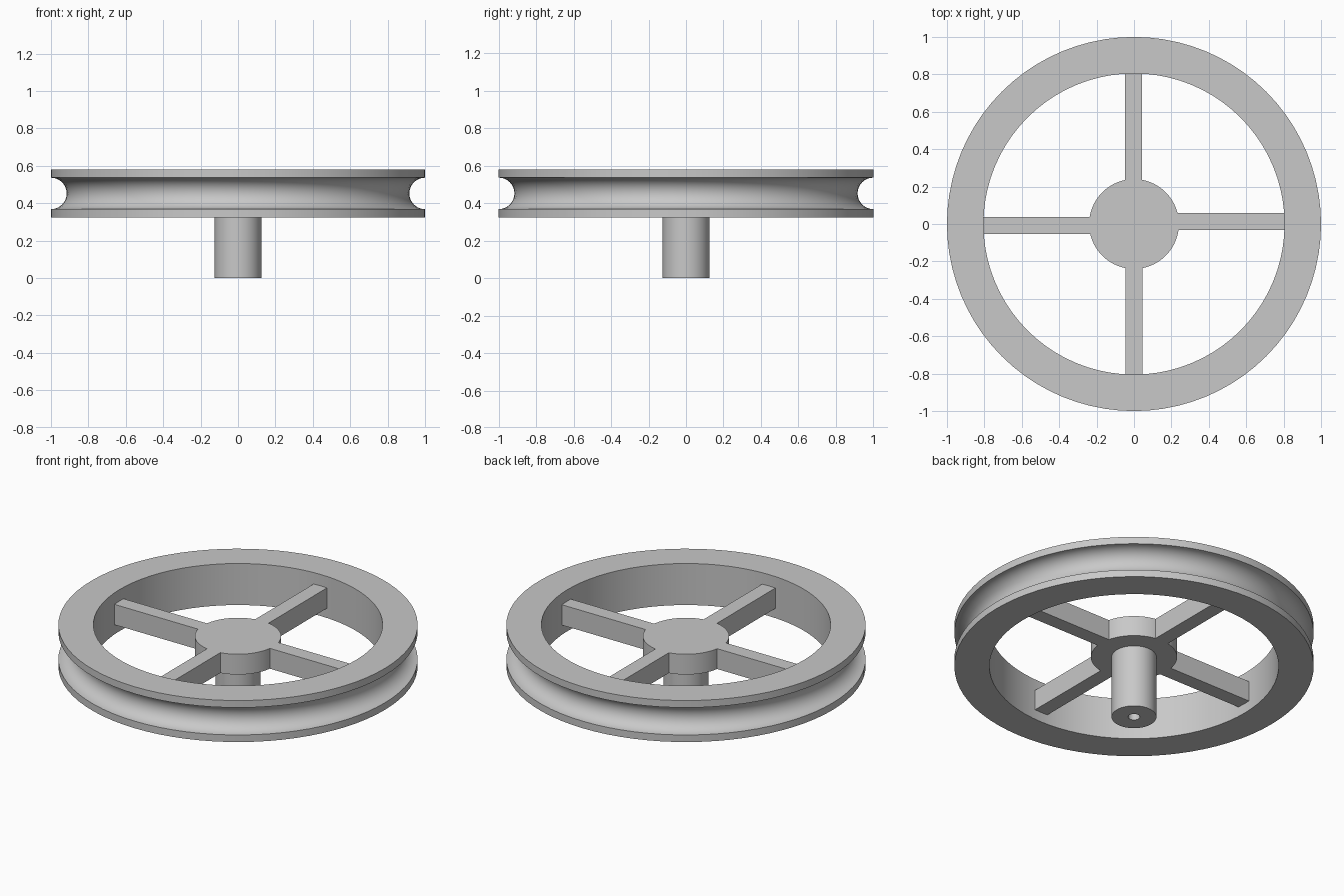
import bpy
import bmesh
from math import pi, sin, cos, radians
from mathutils import Matrix, Vector

cube = bpy.data.objects.get("Cube")
if cube:
    bpy.data.objects.remove(cube, do_unlink=True)

# Single plain grey
GREY = (0.58, 0.58, 0.58, 1.0)
grey = bpy.data.materials.new("plain grey")
grey.use_nodes = True
grey.diffuse_color = GREY
grey.node_tree.nodes["Principled BSDF"].inputs["Base Color"].default_value = GREY

SEGMENTS = 80
RIM_BOTTOM, RIM_TOP = 0.325, 0.58
RIM_INNER = 0.805
GROOVE_RADIUS = 0.084
HUB_BOTTOM, HUB_TOP = 0.385, 0.51
HUB_RADIUS = 0.24


def finish(name, bm):
    """Turn a bmesh into a shaded object."""
    bmesh.ops.recalc_face_normals(bm, faces=bm.faces)
    mesh = bpy.data.meshes.new(name)
    bm.to_mesh(mesh)
    bm.free()
    mesh.materials.append(grey)
    obj = bpy.data.objects.new(name, mesh)
    bpy.context.collection.objects.link(obj)
    bpy.ops.object.select_all(action='DESELECT')
    obj.select_set(True)
    bpy.context.view_layer.objects.active = obj
    bpy.ops.object.shade_smooth_by_angle(angle=radians(25))
    return obj


def lathe(name, profile, segments=SEGMENTS):
    """Spin a closed (radius, height) profile around the z axis."""
    bm = bmesh.new()
    verts = [bm.verts.new((r, 0, z)) for r, z in profile]
    edges = [bm.edges.new((a, b)) for a, b in zip(verts, verts[1:] + verts[:1])]
    bmesh.ops.spin(bm, geom=verts + edges, cent=(0, 0, 0), axis=(0, 0, 1),
                   angle=2 * pi, steps=segments)
    bmesh.ops.remove_doubles(bm, verts=bm.verts, dist=0.0001)
    return finish(name, bm)


# Rim with a half-round groove around the outside
middle = (RIM_BOTTOM + RIM_TOP) / 2
steps = 16
groove = [(1 - GROOVE_RADIUS * sin(pi * i / steps),
           middle - GROOVE_RADIUS * cos(pi * i / steps)) for i in range(steps + 1)]
lathe("grooved_rim", [(RIM_INNER, RIM_BOTTOM), (1, RIM_BOTTOM)] + groove
      + [(1, RIM_TOP), (RIM_INNER, RIM_TOP)])

# Solid hub disc
bm = bmesh.new()
bmesh.ops.create_cone(bm, cap_ends=True, segments=SEGMENTS, radius1=HUB_RADIUS,
                      radius2=HUB_RADIUS, depth=HUB_TOP - HUB_BOTTOM,
                      matrix=Matrix.Translation((0, 0, (HUB_TOP + HUB_BOTTOM) / 2)))
finish("hub", bm)

# Hollow shaft below the hub
lathe("shaft", [(0.033, 0), (0.125, 0), (0.125, HUB_BOTTOM), (0.033, HUB_BOTTOM)], 48)

# Four spokes, the side ones set slightly off centre
START, END, WIDTH = 0.225, 0.815, 0.09
for name, degrees, offset in (("left_spoke", 0, 0.014), ("back_spoke", 90, 0.003),
                              ("right_spoke", 180, 0.008), ("front_spoke", 270, 0)):
    bm = bmesh.new()
    bmesh.ops.create_cube(bm, size=1)
    size = Vector((END - START, WIDTH, HUB_TOP - HUB_BOTTOM))
    bmesh.ops.scale(bm, vec=size, verts=bm.verts)
    place = (Matrix.Rotation(radians(degrees), 4, 'Z')
             @ Matrix.Translation(((START + END) / 2, offset, (HUB_TOP + HUB_BOTTOM) / 2)))
    bmesh.ops.transform(bm, matrix=place, verts=bm.verts)
    finish(name, bm)
